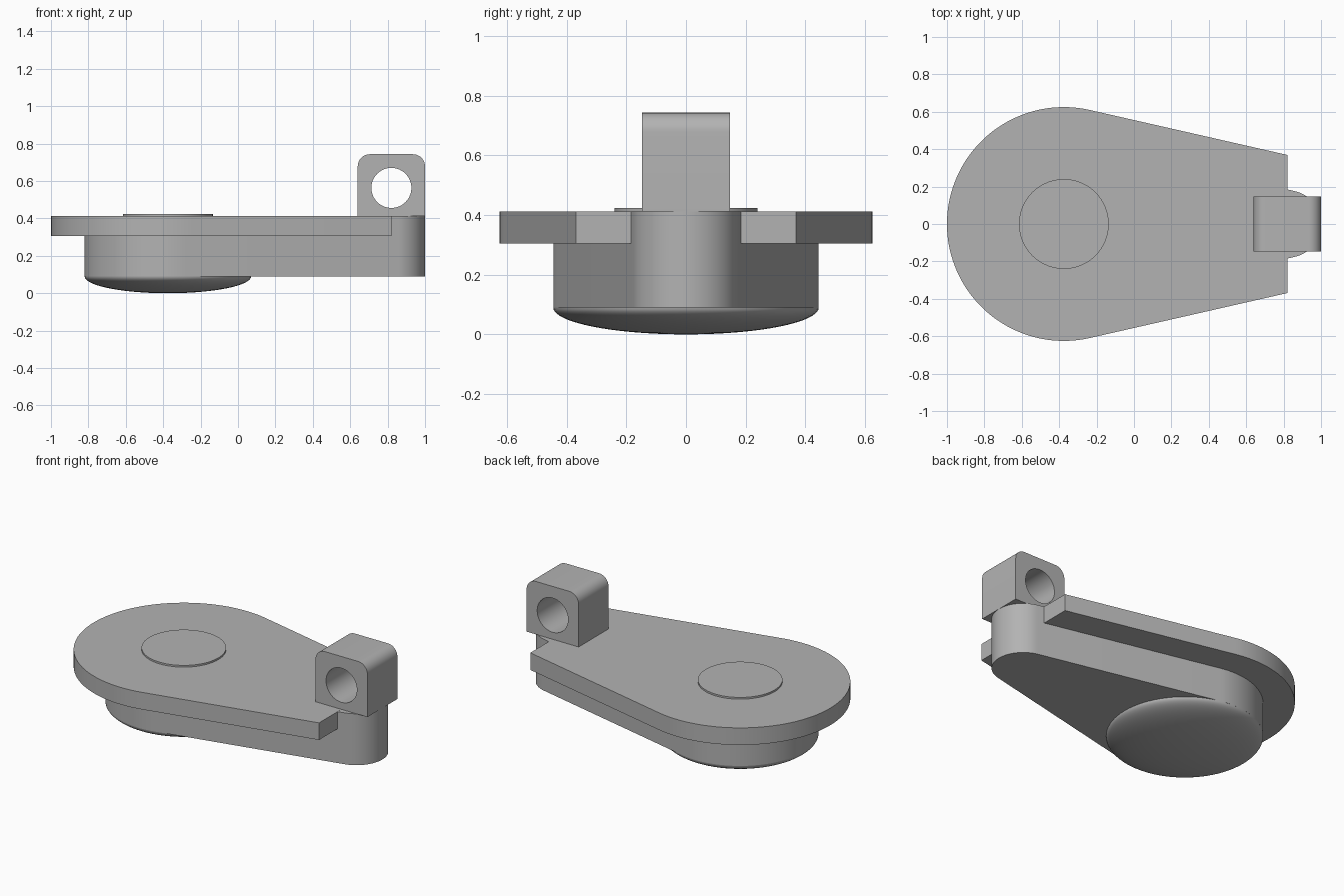
import bpy, bmesh
from math import sin, cos, pi, asin, radians
from mathutils import Vector

if "Cube" in bpy.data.objects:
    bpy.data.objects.remove(bpy.data.objects["Cube"], do_unlink=True)

grey = bpy.data.materials.new("light grey")
grey.use_nodes = True
colour = (0.45, 0.45, 0.45, 1)
grey.diffuse_color = colour
grey.node_tree.nodes["Principled BSDF"].inputs["Base Color"].default_value = colour

HUB_X, END_X = -0.375, 0.82    # centres of the large and small ends


def arc(cx, cy, r, start, end, steps):
    """Points along an arc, angles in radians."""
    angles = [start + (end - start) * i / steps for i in range(steps + 1)]
    return [(cx + r * cos(a), cy + r * sin(a)) for a in angles]


def finish(bm, name, angle=30):
    bmesh.ops.recalc_face_normals(bm, faces=bm.faces)
    mesh = bpy.data.meshes.new(name)
    bm.to_mesh(mesh)
    bm.free()
    mesh.materials.append(grey)
    obj = bpy.data.objects.new(name, mesh)
    bpy.context.collection.objects.link(obj)
    smooth(obj, angle)
    return obj


def smooth(obj, angle=30):
    bpy.ops.object.select_all(action='DESELECT')
    obj.select_set(True)
    bpy.context.view_layer.objects.active = obj
    bpy.ops.object.shade_smooth_by_angle(angle=radians(angle))


def extrude(name, outline, low, high, upright=False):
    """Extrude an outline along z, or along y when upright."""
    bm = bmesh.new()
    place = (lambda p: (p[0], low, p[1])) if upright else (lambda p: (p[0], p[1], low))
    face = bm.faces.new([bm.verts.new(place(p)) for p in outline])
    moved = bmesh.ops.extrude_face_region(bm, geom=[face])["geom"]
    shift = Vector((0, high - low, 0) if upright else (0, 0, high - low))
    bmesh.ops.translate(bm, vec=shift, verts=[v for v in moved if isinstance(v, bmesh.types.BMVert)])
    return finish(bm, name)


# Angle at which the straight sides meet both round ends
HUB_R, TIP_R = 0.445, 0.18
tangent = pi / 2 - asin((HUB_R - TIP_R) / (END_X - HUB_X))

# Lower body: two round ends joined by tangent sides
outline = arc(HUB_X, 0, HUB_R, tangent, 2 * pi - tangent, 80)
outline += arc(END_X, 0, TIP_R, -tangent, tangent, 40)
extrude("lower_body", outline, 0.09, 0.4115)

# Top plate: wider teardrop, cut straight at the narrow end
half_end = 2 * TIP_R / sin(tangent)
outline = arc(HUB_X, 0, HUB_R + TIP_R, tangent, 2 * pi - tangent, 96)
outline += [(END_X, -half_end), (END_X, half_end)]
extrude("top_plate", outline, 0.305, 0.412)

# Thin disc on the plate
extrude("top_disc", arc(HUB_X, 0, 0.24, 0, 2 * pi, 72)[:-1], 0.41, 0.423)

# Shallow dome underneath
bm = bmesh.new()
profile = [bm.verts.new((HUB_X + HUB_R * sin(t), 0, 0.09 - 0.09 * cos(t)))
           for t in [pi / 2 * i / 20 for i in range(21)]]
edges = [bm.edges.new(pair) for pair in zip(profile, profile[1:])]
bmesh.ops.spin(bm, geom=profile + edges, cent=(HUB_X, 0, 0), axis=(0, 0, 1),
               angle=2 * pi, steps=80)
bmesh.ops.remove_doubles(bm, verts=bm.verts, dist=0.0001)
finish(bm, "bottom_dome", 40)

# Lug with rounded top corners
LUG_HALF, LUG_TOP, ROUND = 0.18, 0.743, 0.065
outline = [(END_X - LUG_HALF, 0.412), (END_X + LUG_HALF, 0.412)]
for side, start in ((1, 0), (-1, pi / 2)):
    outline += arc(END_X + side * (LUG_HALF - ROUND), LUG_TOP - ROUND, ROUND,
                   start, start + pi / 2, 10)
lug = extrude("lug", outline, -0.148, 0.148, upright=True)

# Bore through the lug
cutter = extrude("bore_cutter", arc(END_X, 0.563, 0.107, 0, 2 * pi, 56)[:-1], -0.3, 0.3, upright=True)
cutter.hide_render = True
bore = lug.modifiers.new("bore", 'BOOLEAN')
bore.operation, bore.solver, bore.object = 'DIFFERENCE', 'EXACT', cutter
bpy.context.view_layer.objects.active = lug
bpy.ops.object.modifier_apply(modifier=bore.name)
bpy.data.objects.remove(cutter, do_unlink=True)
smooth(lug)
